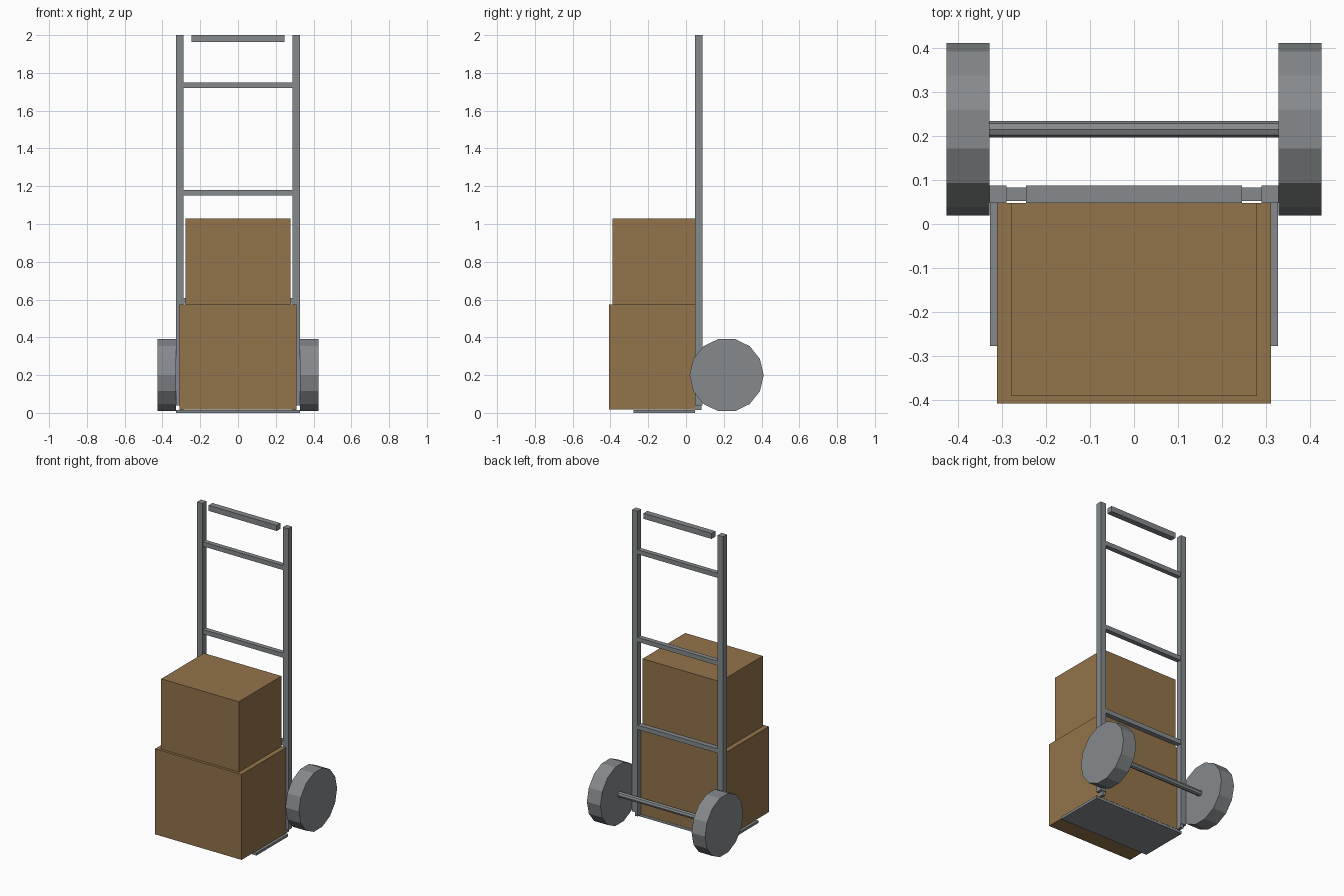
import bpy, math

if "Cube" in bpy.data.objects:
    bpy.data.objects.remove(bpy.data.objects["Cube"])


def material(name, rgb):
    m = bpy.data.materials.new(name)
    m.diffuse_color = (*rgb, 1.0)
    m.use_nodes = True
    m.node_tree.nodes["Principled BSDF"].inputs["Base Color"].default_value = m.diffuse_color
    return m


METAL = material("grey metal", (0.24, 0.255, 0.265))
CARDBOARD = material("brown cardboard", (0.29, 0.173, 0.07))


def box(name, x, y, z, mat):
    """Box from (min, max) pairs on each axis."""
    spans = (x, y, z)
    bpy.ops.mesh.primitive_cube_add(size=1, location=[(a + b) / 2 for a, b in spans])
    o = bpy.context.object
    o.name = name
    o.scale = [b - a for a, b in spans]
    bpy.ops.object.transform_apply(location=False, rotation=False, scale=True)
    o.data.materials.append(mat)


def rod(name, x, y, z, radius, sides, mat):
    """Faceted cylinder along x, with a corner pointing to +y."""
    bpy.ops.mesh.primitive_cylinder_add(vertices=sides, radius=radius, depth=x[1] - x[0])
    o = bpy.context.object
    o.name = name
    # primitive corner starts on +y, which stays fixed when turning about y
    o.rotation_euler = (0, math.pi / 2, 0)
    o.location = ((x[0] + x[1]) / 2, y, z)
    bpy.ops.object.transform_apply(location=False, rotation=True, scale=False)
    o.data.materials.append(mat)


def side_span(side, a, b):
    return tuple(sorted((side * a, side * b)))


# uprights, their feet and the wheels
for side, label in ((-1, "left"), (1, "right")):
    box(label + "_rail", side_span(side, 0.289, 0.328), (0.048, 0.087), (0.04, 2.0), METAL)
    box(label + "_foot", side_span(side, 0.289, 0.31), (0.048, 0.083), (0.015, 0.04), METAL)
    rod(label + "_wheel", side_span(side, 0.328, 0.425), 0.215, 0.2, 0.196, 14, METAL)

# axle
rod("axle", (-0.328, 0.328), 0.215, 0.2, 0.0185, 8, METAL)

# cross bars and top handle
for i, z in enumerate((0.58, 1.15, 1.72)):
    box(f"cross_bar_{i + 1}", (-0.289, 0.289), (0.052, 0.083), (z, z + 0.029), METAL)
box("handle", (-0.245, 0.245), (0.048, 0.087), (1.964, 2.0), METAL)

# toe plate
box("toe_plate", (-0.327, 0.327), (-0.277, 0.048), (0.0, 0.016), METAL)

# stacked cartons
box("lower_carton", (-0.311, 0.311), (-0.407, 0.048), (0.017, 0.573), CARDBOARD)
box("upper_carton", (-0.279, 0.279), (-0.39, 0.048), (0.573, 1.03), CARDBOARD)
